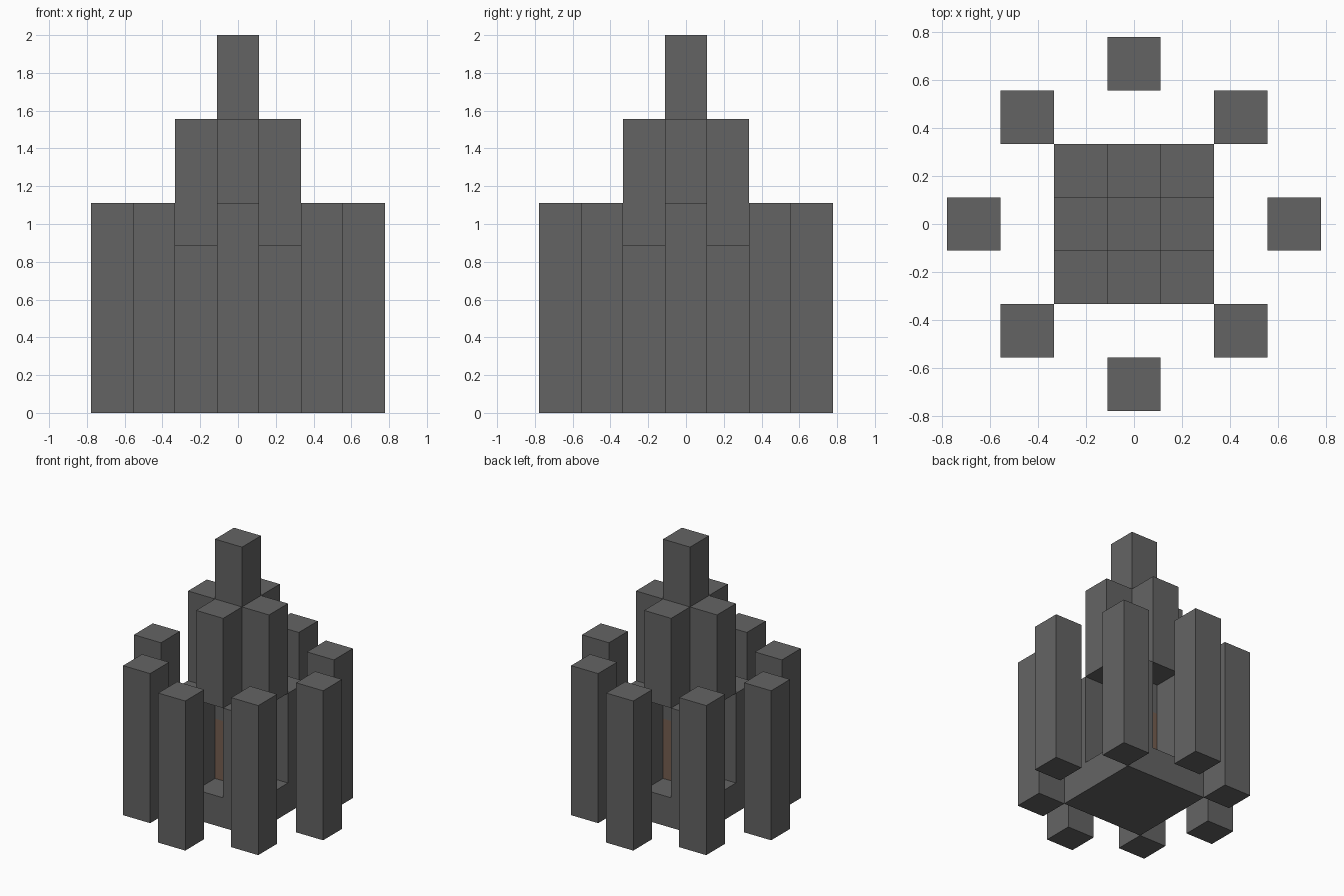
import bpy
import bmesh
from mathutils import Vector

U = 2 / 9  # one block

cube = bpy.data.objects.get("Cube")
if cube:
    bpy.data.objects.remove(cube, do_unlink=True)


def material(name, color):
    mat = bpy.data.materials.new(name)
    mat.use_nodes = True
    mat.diffuse_color = color
    mat.node_tree.nodes["Principled BSDF"].inputs["Base Color"].default_value = color
    return mat


stone = material("dark_grey_stone", (0.127, 0.127, 0.127, 1))
core = material("brown_core", (0.18, 0.112, 0.08, 1))


def block(name, x, y, bottom, top, mat, width=1):
    """Box centred on grid cell (x, y), spanning bottom to top in blocks."""
    bm = bmesh.new()
    bmesh.ops.create_cube(bm, size=U)
    bmesh.ops.scale(bm, vec=Vector((width, width, top - bottom)), verts=bm.verts)
    mesh = bpy.data.meshes.new(name)
    bm.to_mesh(mesh)
    bm.free()
    mesh.materials.append(mat)
    obj = bpy.data.objects.new(name, mesh)
    obj.location = (x * U, y * U, (bottom + top) / 2 * U)
    bpy.context.collection.objects.link(obj)


SIDES = {"front": (0, -1), "back": (0, 1), "left": (1, 0), "right": (-1, 0)}
CORNERS = {"front_left": (1, -1), "front_right": (-1, -1),
           "back_left": (1, 1), "back_right": (-1, 1)}

# Plinth, glowing core and spire
block("base_slab", 0, 0, 0, 1, stone, width=3)
block("inner_core", 0, 0, 1, 3, core)
block("central_spire", 0, 0, 3, 9, stone)

# Raised blocks around the spire, and the free-standing pillars on each axis
for side, (x, y) in SIDES.items():
    block(f"{side}_upper_block", x, y, 4, 7, stone)
    block(f"{side}_outer_pillar", 3 * x, 3 * y, 0, 5, stone)

# Supports on the slab corners, and the free-standing diagonal pillars
for corner, (x, y) in CORNERS.items():
    block(f"{corner}_support", x, y, 1, 4, stone)
    block(f"{corner}_outer_pillar", 2 * x, 2 * y, 0, 5, stone)
